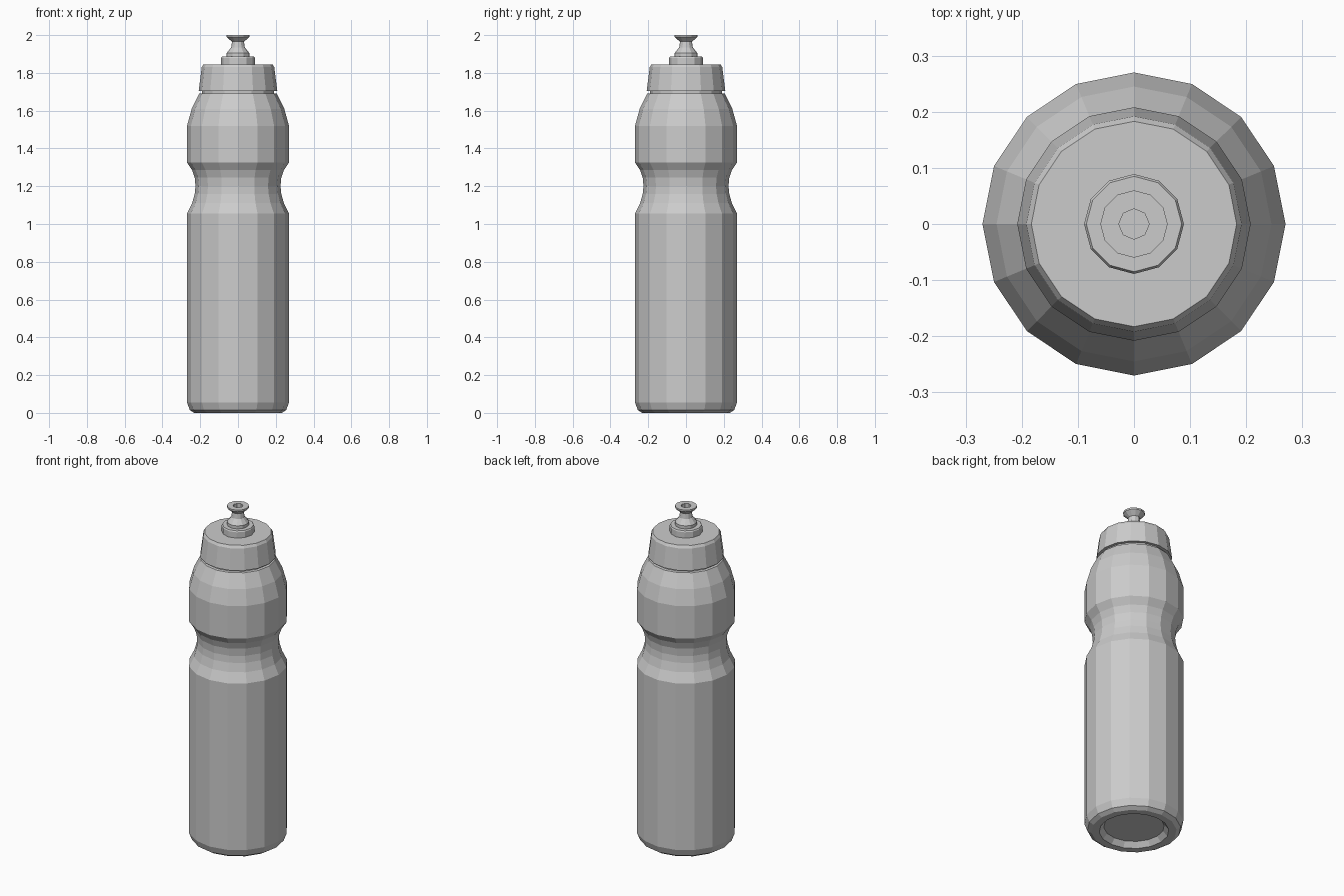
import bpy
import bmesh
from math import cos, sin, tau

cube = bpy.data.objects.get("Cube")
if cube:
    bpy.data.objects.remove(cube, do_unlink=True)

# Single grey plastic
GREY = (0.6, 0.6, 0.6, 1.0)
plastic = bpy.data.materials.new("grey_plastic")
plastic.use_nodes = True
plastic.diffuse_color = GREY
plastic.node_tree.nodes["Principled BSDF"].inputs["Base Color"].default_value = GREY


def lathe(name, profile, sides):
    """Spin a (radius, height) profile round z and close both ends."""
    bm = bmesh.new()
    rings = [[bm.verts.new((r * cos(tau * i / sides), r * sin(tau * i / sides), z))
              for i in range(sides)] for r, z in profile]
    for low, high in zip(rings, rings[1:]):
        for i in range(sides):
            j = (i + 1) % sides
            bm.faces.new((low[i], low[j], high[j], high[i]))
    bm.faces.new(rings[0][::-1])
    bm.faces.new(rings[-1])
    bmesh.ops.recalc_face_normals(bm, faces=bm.faces)
    mesh = bpy.data.meshes.new(name)
    bm.to_mesh(mesh)
    bm.free()
    mesh.materials.append(plastic)
    obj = bpy.data.objects.new(name, mesh)
    bpy.context.collection.objects.link(obj)
    return obj


# Bottle: recessed base, straight wall, grip waist, shoulder and neck
lathe("bottle_body", [
    (0.165, 0.03), (0.19, 0.0), (0.232, 0.0), (0.255, 0.015), (0.27, 0.055),
    (0.27, 1.055), (0.243, 1.11), (0.229, 1.16), (0.225, 1.2), (0.229, 1.245),
    (0.243, 1.285), (0.27, 1.325), (0.27, 1.52), (0.245, 1.61), (0.205, 1.69),
    (0.19, 1.692), (0.19, 1.715)], 16)

# Screw cap with a bevelled top edge
lathe("screw_cap", [(0.185, 1.705), (0.208, 1.705), (0.192, 1.83), (0.183, 1.845)], 16)

# Collar round the spout
lathe("spout_collar", [(0.089, 1.84), (0.089, 1.88), (0.085, 1.887)], 12)

# Pull spout with a flared mouthpiece
spout = lathe("pull_spout", [
    (0.06, 1.88), (0.06, 1.905), (0.036, 1.935), (0.032, 1.965),
    (0.06, 1.99), (0.06, 2.0)], 12)

# Drinking hole cut into the mouthpiece
cutter = lathe("hole_cutter", [(0.027, 1.975), (0.027, 2.05)], 8)
cutter.hide_render = True
cutter.hide_set(True)
hole = spout.modifiers.new("drinking_hole", "BOOLEAN")
hole.operation = "DIFFERENCE"
hole.solver = "EXACT"
hole.object = cutter
